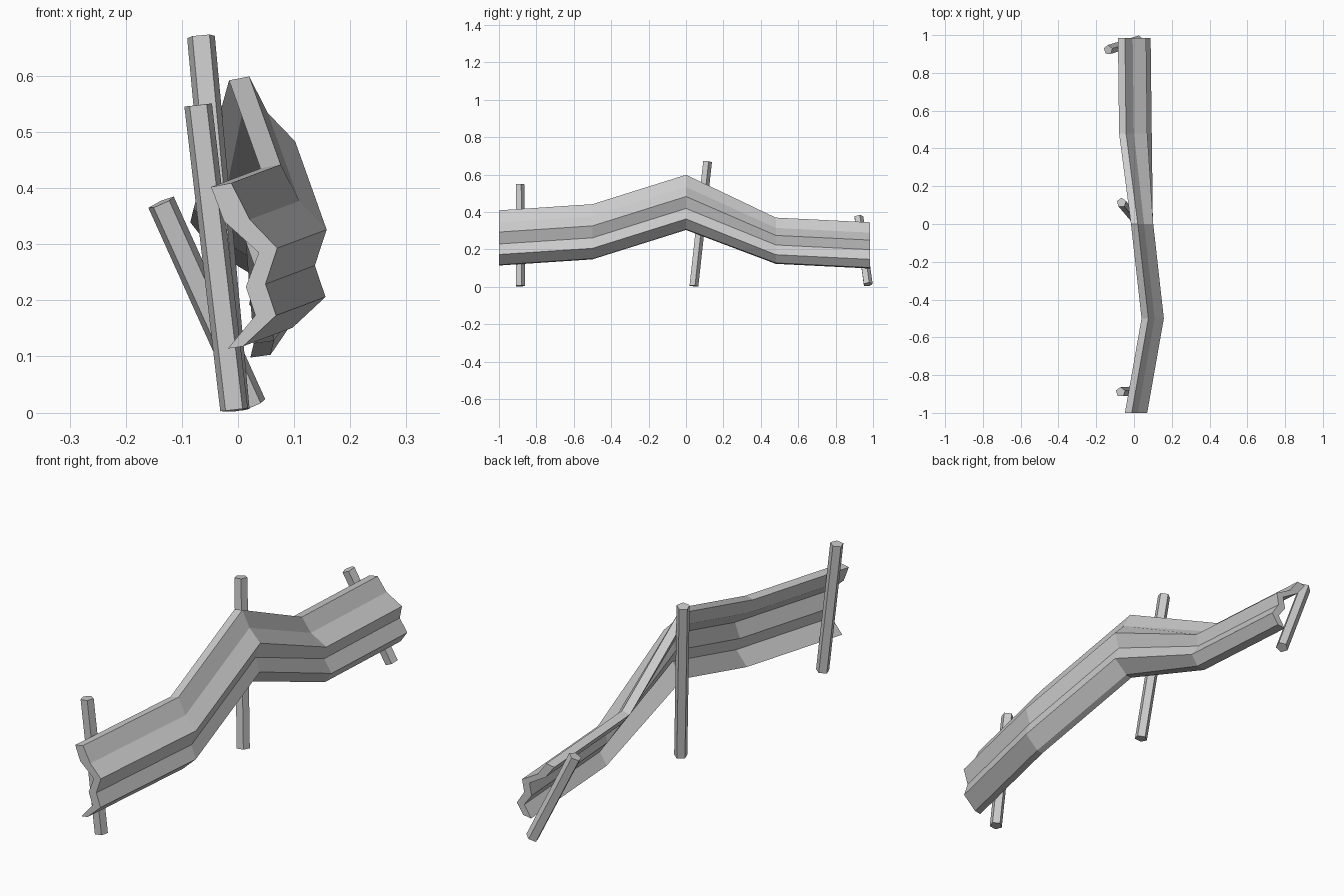
import bpy, bmesh, math
from mathutils import Vector

if "Cube" in bpy.data.objects:
    bpy.data.objects.remove(bpy.data.objects["Cube"])


def make_object(name, bm):
    bmesh.ops.recalc_face_normals(bm, faces=bm.faces)
    mesh = bpy.data.meshes.new(name)
    bm.to_mesh(mesh)
    bm.free()
    obj = bpy.data.objects.new(name, mesh)
    bpy.context.collection.objects.link(obj)
    return obj


def loft(name, rings):
    """Skin closed rings of points and cap both ends."""
    bm = bmesh.new()
    loops = [[bm.verts.new(p) for p in ring] for ring in rings]
    for a, b in zip(loops, loops[1:]):
        n = len(a)
        for i in range(n):
            j = (i + 1) % n
            bm.faces.new((a[i], a[j], b[j], b[i]))
    bm.faces.new(loops[0])
    bm.faces.new(loops[-1])
    return make_object(name, bm)


# Corrugated sheet sections (x, z): front side going down, back side going up
near = [(-.012, .409), (.021, .344), (.070, .293), (.049, .229), (.068, .173), (.009, .118),
        (-.018, .114), (.031, .173), (.014, .224), (.037, .285), (-.025, .341), (-.048, .402)]
far = [(-.048, .345), (-.007, .290), (.064, .250), (.054, .199), (.088, .147), (.058, .103),
       (.022, .098), (.054, .147), (.020, .193), (.030, .243), (-.044, .287), (-.085, .339)]

# Bent beam: section, station y, x shift, z shift
stations = [(near, -1.0, 0, 0), (near, -.5, .088, .033), (near, 0, .032, .19),
            (far, .48, .006, .025), (far, .985, 0, 0)]
loft("guard_rail_beam", [[(x + dx, y, z + dz) for x, z in sec]
                         for sec, y, dx, dz in stations])


# Leaning five-sided posts
def post(name, foot, top, radius=.026):
    foot, top = Vector(foot), Vector(top)
    turn = Vector((0, 0, 1)).rotation_difference(top - foot)
    ring = [turn @ Vector((radius * math.cos(a), radius * math.sin(a), 0))
            for a in (math.radians(90 + 72 * k) for k in range(5))]
    loft(name, [[c + p for p in ring] for c in (foot, top)])


post("front_post", (-.007, -.887, .005), (-.071, -.889, .548))
post("middle_post", (-.004, .04, .005), (-.066, .113, .670))
post("back_post", (.026, .972, .013), (-.137, .922, .374))
